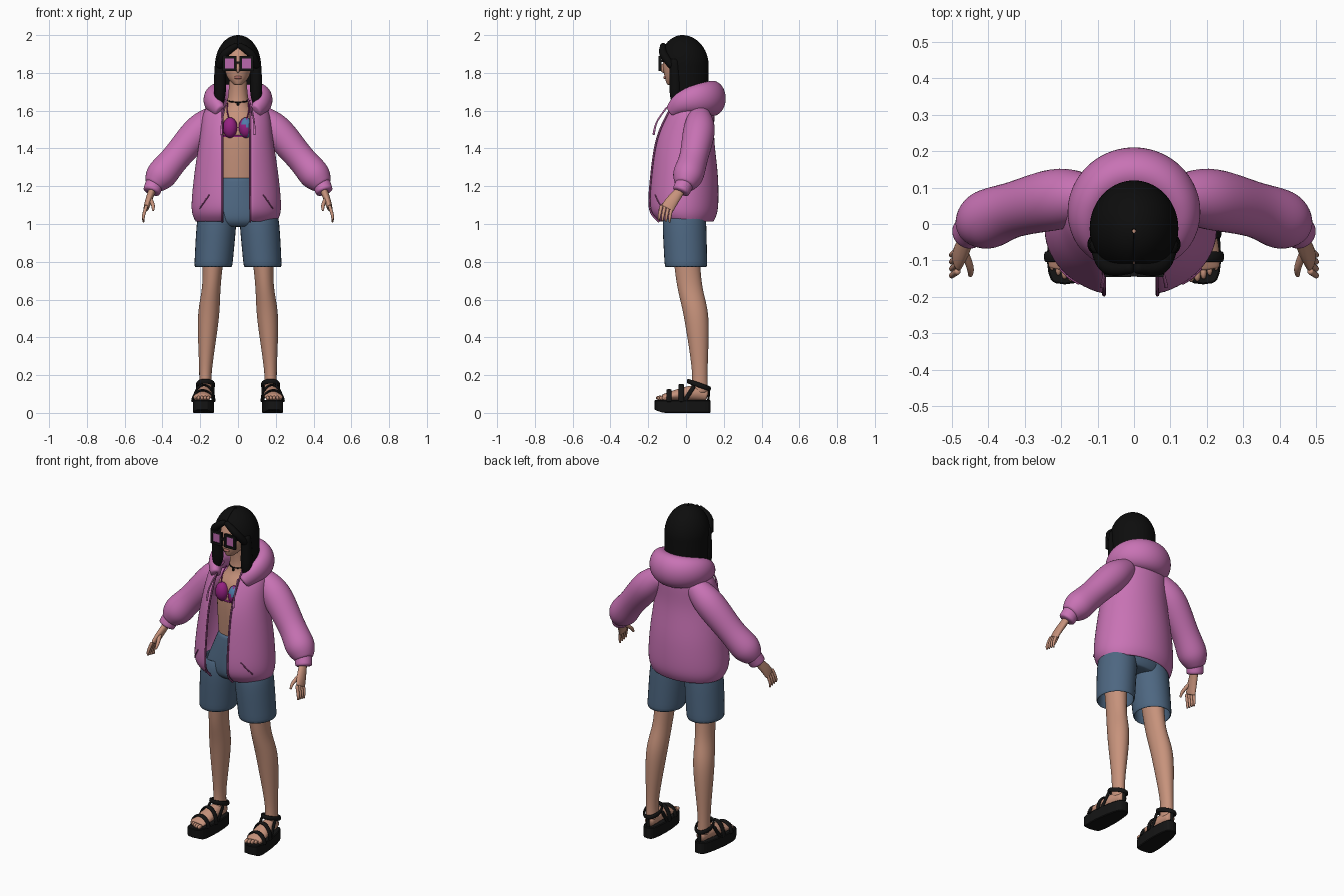
import bpy, bmesh
from math import sin, cos, pi, tau, sqrt, radians, copysign
from mathutils import Vector

old = bpy.data.objects.get("Cube")
if old:
    bpy.data.objects.remove(old, do_unlink=True)


def material(name, *rgb):
    mat = bpy.data.materials.new(name)
    mat.use_nodes = True
    mat.diffuse_color = (*rgb, 1)
    shader = mat.node_tree.nodes["Principled BSDF"]
    shader.inputs["Base Color"].default_value = (*rgb, 1)
    shader.inputs["Roughness"].default_value = .8
    return mat


PINK = material("pink fleece", .58, .17, .46)
TRIM = material("dark pink trim", .3, .07, .23)
DENIM = material("blue denim", .075, .135, .22)
FLESH = material("skin", .57, .29, .2)
HAIR = material("black hair", .004, .004, .004)
RUBBER = material("black rubber", .007, .007, .007)
LENS = material("pink lens", .5, .14, .42)
MAGENTA = material("magenta cloth", .3, .015, .22)
TEAL = material("blue cloth", .08, .2, .4)
LIPS = material("lips", .42, .15, .13)
SIDES = (("left", 1), ("right", -1))
ACROSS, DEEP, UP = Vector((1, 0, 0)), Vector((0, 1, 0)), Vector((0, 0, 1))


def finish(name, bm, mat, rounded=True, thickness=0, offset=-1):
    mesh = bpy.data.meshes.new(name)
    bm.to_mesh(mesh)
    bm.free()
    mesh.materials.append(mat)
    part = bpy.data.objects.new(name, mesh)
    bpy.context.collection.objects.link(part)
    if thickness:
        solid = part.modifiers.new("thickness", "SOLIDIFY")
        solid.thickness, solid.offset = thickness, offset
    if rounded:
        part.modifiers.new("rounding", "SUBSURF").levels = 1
        part.modifiers["rounding"].render_levels = 1
        mesh.shade_smooth()
    return part


def smooth(points, steps=4):
    """Run a smooth curve through points that may also carry radii or angles."""
    result = []
    last = len(points) - 1
    for i in range(last):
        before, start, end, after = (points[max(0, min(last, i + d))] for d in (-1, 0, 1, 2))
        for k in range(steps):
            t = k / steps
            result.append(tuple(b + t / 2 * (c - a + t * (2 * a - 5 * b + 4 * c - d + t * (3 * (b - c) + d - a)))
                                for a, b, c, d in zip(before, start, end, after)))
    return result + [tuple(points[-1])]


def bridge(bm, rings, around):
    for low, high in zip(rings, rings[1:]):
        for j in range(len(low) if around else len(low) - 1):
            k = (j + 1) % len(low)
            bm.faces.new((low[j], low[k], high[k], high[j]))


def skin(name, points, mat, ref=None, side=1, sides=16, loop=False, thickness=0):
    """Elliptical sections (x, y, z, radii), kept level or set square to the path by ref."""
    points = points if loop else smooth(points)
    path = [Vector((p[0] * side, p[1], p[2])) for p in points]
    last = len(path) - 1
    bm, rings = bmesh.new(), []
    for i, p in enumerate(points):
        a, b = ACROSS, DEEP
        if ref:
            ahead = path[(i + 1) % len(path)] if loop else path[min(i + 1, last)]
            behind = path[i - 1] if loop else path[max(i - 1, 0)]
            along = (ahead - behind).normalized()
            a = along.cross(ref).normalized()
            b = a.cross(along)
        angles = [tau * j / sides for j in range(sides)]
        rings.append([bm.verts.new(path[i] + a * p[3] * cos(t) + b * p[-1] * sin(t)) for t in angles])
    if loop:
        rings.append(rings[0])
    elif not thickness:
        bm.faces.new(rings[0])
        bm.faces.new(rings[-1])
    bridge(bm, rings, True)
    bmesh.ops.recalc_face_normals(bm, faces=bm.faces)
    return finish(name, bm, mat, True, thickness, 0)


def hoop(name, center, width, depth, tilt, mat, radii, side=1):
    """Band round the body, rising or falling toward the back."""
    x, y, z = center
    turns = [tau * i / 24 for i in range(24)]
    points = [(x + width * cos(t), y + depth * sin(t), z + tilt * sin(t), *radii) for t in turns]
    skin(name, points, mat, UP, side, 8, True)


def on_ring(ring, angle, shift=0):
    z, front, back, width, _ = ring
    middle, depth = (front + back) / 2, (back - front) / 2
    return Vector((shift + width * sin(angle), middle - depth * cos(angle), z))


def shell(name, rings, mat, thickness, shift=0, count=32):
    """Sheet open at the front, from rings of (z, front, back, half width, opening in degrees)."""
    bm, rows = bmesh.new(), []
    for ring in smooth(rings):
        start = radians(ring[-1])
        sweep = (tau - 2 * start) / count
        rows.append([bm.verts.new(on_ring(ring, start + sweep * j, shift)) for j in range(count + 1)])
    bridge(bm, rows, False)
    finish(name, bm, mat, True, thickness)


def solid(name, center, size, mat, rounded=False):
    """Plain box, or an ellipsoid when rounded, with its full size given."""
    bm = bmesh.new()
    if rounded:
        bmesh.ops.create_uvsphere(bm, u_segments=16, v_segments=10, radius=.5)
    else:
        bmesh.ops.create_cube(bm, size=1)
    bmesh.ops.scale(bm, vec=size, verts=bm.verts)
    bmesh.ops.translate(bm, vec=center, verts=bm.verts)
    part = finish(name, bm, mat, False)
    if rounded:
        part.data.shade_smooth()
    return part


# Torso, neck and face
skin("torso", [(0, 0, 1.1, .11, .07), (0, -.01, 1.5, .12, .09), (0, .02, 1.64, .06, .06), (0, 0, 1.8, .045, .05)], FLESH)
skin("head", [(0, -.07, 1.735, .02, .03), (0, -.045, 1.78, .06, .07), (0, -.025, 1.86, .076, .1),
              (0, -.01, 1.95, .06, .08)], FLESH)
solid("nose", (0, -.12, 1.825), (.026, .03, .05), FLESH, True)
solid("lips", (0, -.11, 1.776), (.04, .02, .018), LIPS, True)

# Hair: domed cap whose opening closes at the parting, fringe and side locks
cap = []
for i in range(13):
    z = 1.64 + .36 * sin(pi / 2 * i / 12)
    dome = sqrt(max(.002, 1 - max(0, (z - 1.84) / .16) ** 2))
    cap.append((z, -.02 - .125 * dome, .12 * dome - .02 * (1 - dome), .122 * dome, max(0, min(62, 900 * (1.94 - z)))))
shell("hair", cap, HAIR, .018)
for name, side in SIDES:
    skin(name + "_fringe", [(0, -.12, 1.95, .015), (.07, -.12, 1.9, .022), (.1, -.07, 1.83, .02)], HAIR, DEEP, side)
    skin(name + "_side_lock", [(.096, -.06, 1.88, .025), (.096, -.055, 1.7, .033), (.096, -.06, 1.62, .01)],
         HAIR, None, side)

# Square glasses
for name, side in SIDES:
    x = .045 * side
    solid(name + "_lens", (x, -.136, 1.85), (.056, .006, .06), LENS)
    for end in (-1, 1):
        solid(name + "_rim_upright", (x + end * .03, -.138, 1.85), (.013, .014, .078), RUBBER)
        solid(name + "_rim_bar", (x, -.138, 1.85 + end * .033), (.06, .014, .013), RUBBER)
    solid(name + "_temple", (side * .079, -.085, 1.865), (.006, .11, .014), RUBBER)
solid("glasses_bridge", (0, -.138, 1.855), (.03, .012, .012), RUBBER)

# Necklace and bikini top
hoop("necklace", (0, .015, 1.655), .054, .057, .01, HAIR, [.004])
solid("pendant", (0, -.046, 1.635), (.014, .012, .018), HAIR, True)
hoop("bikini_band", (0, -.01, 1.465), .122, .092, 0, MAGENTA, [.003, .006])
for name, side in SIDES:
    cup = solid(name + "_bikini_cup", (.042 * side, -.09, 1.51), (.078, .075, .11), MAGENTA, True)
    cup.data.materials.append(TEAL)
    for face in cup.data.polygons:
        if side > 0 and (face.index % 3 == 0 or face.center.x > .05):
            face.material_index = 1
    skin(name + "_bikini_strap", [(.045, -.1, 1.55, .004), (.058, -.065, 1.6, .004), (.055, -.03, 1.64, .004)],
         MAGENTA, DEEP, side, 6)

# Open jacket with trimmed edges, pocket seams and drawstrings
SHIFT = -.009
JACKET = [(1.01, -.15, .145, .215, 20), (1.08, -.2, .17, .238, 18), (1.25, -.195, .17, .225, 19),
          (1.45, -.165, .15, .195, 22), (1.6, -.1, .15, .17, 26), (1.66, -.05, .13, .1, 38)]
shell("jacket", JACKET, PINK, .012, SHIFT)
for name, side in SIDES:
    edge = [(*on_ring(ring, side * radians(ring[-1]), SHIFT), .006) for ring in smooth(JACKET)]
    skin(name + "_jacket_edge", edge, TRIM, DEEP, 1, 6)
    seam = [(*on_ring(ring, side * radians(55 - 9 * i), SHIFT), .004) for i, ring in enumerate(smooth(JACKET)[4:7])]
    skin(name + "_pocket_seam", seam, TRIM, DEEP, 1, 6)
    skin(name + "_drawstring", [(.07, -.1, 1.62, .005), (.085, -.155, 1.54, .005), (.088, -.172, 1.47, .007)],
         PINK, DEEP, side, 8)

# Folded-back hood: a roll round the neck, fullest at the back
roll = []
for i in range(13):
    u = i / 6 - 1
    turn = 2.35 * u
    roll.append((.13 * sin(turn), .01 + .13 * cos(turn), 1.665 - .07 * u ** 4, .072 - .045 * u * u, .095 - .06 * u * u))
skin("hood", roll, PINK, UP, 1, 20)

# Sleeves, cuffs and hands
for name, side in SIDES:
    skin(name + "_sleeve", [(.1, .07, 1.585, .055), (.2, .07, 1.5, .085), (.33, .04, 1.35, .077),
                            (.41, .01, 1.255, .082), (.45, -.01, 1.2, .05)], PINK, DEEP, side, 20)
    skin(name + "_cuff", [(.435, 0, 1.23, .05), (.46, -.03, 1.165, .047)], PINK, DEEP, side)
    skin(name + "_palm", [(.45, -.02, 1.19, .02, .024), (.475, -.075, 1.12, .018, .034), (.487, -.1, 1.08, .014, .036)],
         FLESH, DEEP, side)
    for i in range(4):
        y = -.072 - .019 * i
        skin(name + "_finger", [(.483, y, 1.1, .01), (.5, y - .012, 1.045, .009), (.5, y - .015, 1.008 + .004 * i, .005)],
             FLESH, DEEP, side, 8)
    skin(name + "_thumb", [(.468, -.07, 1.14, .012), (.45, -.12, 1.1, .011), (.45, -.143, 1.07, .006)],
         FLESH, DEEP, side, 8)

# Shorts with hollow leg openings
skin("shorts_hips", [(0, 0, .985, .17, .09), (0, -.005, 1.03, .2, .115), (0, 0, 1.16, .15, .11), (0, 0, 1.25, .11, .095)],
     DENIM)
for name, side in SIDES:
    skin(name + "_shorts_leg", [(.105, -.005, 1.08, .09, .1), (.114, -.008, 1, .102, .113), (.131, 0, .77, .098, .11)],
         DENIM, None, side, thickness=.01)

# Legs and feet
for name, side in SIDES:
    skin(name + "_leg", [(.13, 0, .86, .06, .072), (.14, .018, .68, .05, .068), (.157, .055, .5, .057, .066),
                         (.172, .073, .22, .034, .042), (.172, .07, .1, .036, .048)], FLESH, None, side)
    skin(name + "_foot", [(.17, .115, .09, .025, .028), (.175, .04, .105, .04, .042), (.186, -.08, .09, .05, .024),
                          (.19, -.125, .08, .046, .016)], FLESH, UP, side)
    for i in range(5):
        solid(name + "_toe", ((.157 + .017 * i) * side, -.14 + .002 * i * i, .079), (.02 - .001 * i, .04, .024), FLESH, True)

# Platform sandals: a rounded outline wider at the toe, then straps
for name, side in SIDES:
    bm, rows = bmesh.new(), []
    for z in (0, .068):
        row = []
        for i in range(28):
            c, s = cos(tau * i / 28), sin(tau * i / 28)
            half = copysign(sqrt(abs(s)), s) * (.054 - .008 * c)
            lift = .014 if c < -.8 and not z else 0
            row.append(bm.verts.new((side * (.18 - .01 * c + half), .148 * c - .018, z + lift)))
        bm.faces.new(row)
        rows.append(row)
    bridge(bm, rows, True)
    bmesh.ops.recalc_face_normals(bm, faces=bm.faces)
    bevel = finish(name + "_sole", bm, RUBBER, False).modifiers.new("soft rim", "BEVEL")
    bevel.width = .004
    for label, x, y, height in (("toe", .187, -.09, .062), ("instep", .18, -.025, .09)):
        arch = [(x + .055 * cos(pi * i / 8), y, .058 + height * sin(pi * i / 8), .007, .016) for i in range(9)]
        skin(f"{name}_{label}_strap", arch, RUBBER, DEEP, side, 8)
    hoop(name + "_ankle_strap", (.172, .068, .148), .045, .058, -.02, RUBBER, [.007, .014], side)
    for end in (-1, 1):
        skin(name + "_side_strap", [(.172 + end * .043, .045, .145, .007, .012), (.178 + end * .047, -.01, .06, .007, .012)],
             RUBBER, DEEP, side, 8)
    skin(name + "_heel_strap", [(.17, .118, .06, .012, .007), (.172, .122, .135, .012, .007)], RUBBER, None, side, 8)
